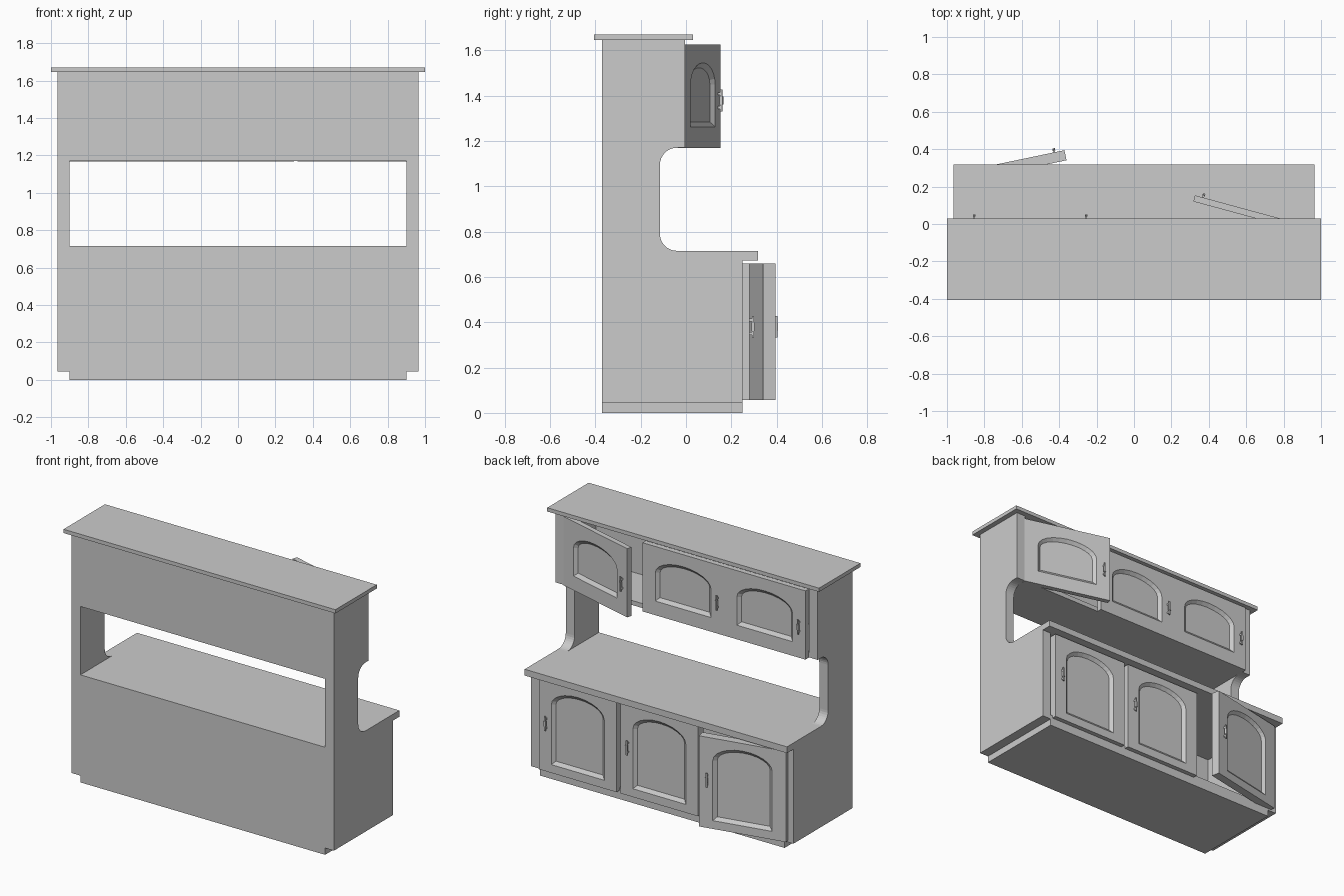
import bpy, bmesh, math
from mathutils import Matrix, Vector

cube = bpy.data.objects.get("Cube")
if cube:
    bpy.data.objects.remove(cube, do_unlink=True)

grey = bpy.data.materials.new("plain grey")
grey.use_nodes = True
grey.diffuse_color = (0.6, 0.6, 0.6, 1)
grey.node_tree.nodes["Principled BSDF"].inputs["Base Color"].default_value = (0.6, 0.6, 0.6, 1)


def finish(name, bm):
    bmesh.ops.recalc_face_normals(bm, faces=bm.faces)
    mesh = bpy.data.meshes.new(name)
    bm.to_mesh(mesh)
    bm.free()
    mesh.materials.append(grey)
    obj = bpy.data.objects.new(name, mesh)
    bpy.context.collection.objects.link(obj)
    return obj


def add_box(bm, lo, hi):
    lo, hi = Vector(lo), Vector(hi)
    place = Matrix.Translation((lo + hi) / 2) @ Matrix.Diagonal((*(hi - lo), 1))
    bmesh.ops.create_cube(bm, size=1, matrix=place)


def box(name, lo, hi):
    bm = bmesh.new()
    add_box(bm, lo, hi)
    return finish(name, bm)


OUT, IN, BACK = 0.965, 0.9, -0.37
LOW_Y, UP_Y, NECK_Y = 0.25, -0.005, -0.115
COUNTER, SHELF, ROOF = 0.715, 1.17, 1.645


def fillet(cy, cz, r, start, end, steps=8):
    angles = [math.radians(start + (end - start) * i / steps) for i in range(steps + 1)]
    return [(cy + r * math.cos(a), cz + r * math.sin(a)) for a in angles]


# Side panels with a rounded alcove above the counter
def side_panel(name, x0, x1):
    r = 0.075
    profile = [(BACK, 0.045), (LOW_Y, 0.045), (LOW_Y, COUNTER)]
    profile += fillet(NECK_Y + r, COUNTER + r, r, 270, 180)
    profile += fillet(NECK_Y + r, SHELF - r, r, 180, 90)
    profile += [(UP_Y, SHELF), (UP_Y, ROOF), (BACK, ROOF)]
    bm = bmesh.new()
    face = bm.faces.new([bm.verts.new((x0, y, z)) for y, z in profile])
    new = bmesh.ops.extrude_face_region(bm, geom=[face])["geom"]
    bmesh.ops.translate(bm, vec=(x1 - x0, 0, 0),
                        verts=[v for v in new if isinstance(v, bmesh.types.BMVert)])
    finish(name, bm)


side_panel("left_side_panel", IN, OUT)
side_panel("right_side_panel", -OUT, -IN)

# Carcass boards
box("plinth", (-IN, BACK, 0), (IN, LOW_Y, 0.05))
box("lower_floor", (-IN, BACK, 0.045), (IN, LOW_Y, 0.075))
box("lower_back", (-IN, BACK, 0.045), (IN, BACK + 0.03, COUNTER - 0.01))
box("counter", (-OUT, BACK, 0.673), (OUT, 0.317, COUNTER))
box("upper_floor", (-IN, BACK, SHELF), (IN, UP_Y, SHELF + 0.03))
box("upper_back", (-IN, BACK, SHELF), (IN, BACK + 0.03, ROOF))
box("top_board", (-1, -0.405, ROOF), (1, 0.03, 1.67))


def arch(bm, cx, half, z0, spring, peak, y, steps=12):
    points = [(cx - half, z0), (cx + half, z0)]
    for i in range(steps + 1):
        a = math.pi * i / steps
        points.append((cx + half * math.cos(a), spring + (peak - spring) * math.sin(a)))
    return [bm.verts.new((x, y, z)) for x, z in points]


def loop_edges(bm, verts):
    return [bm.edges.new((verts[i - 1], verts[i])) for i in range(len(verts))]


# Door slab with an arched, bevelled recess; the hinge line is the local origin
def door(name, direction, width, thick, z0, z1, arch_half, arch_z, hinge, angle=0):
    bm = bmesh.new()
    x_end = direction * width
    corners = [(0, z0), (x_end, z0), (x_end, z1), (0, z1)]
    front = [bm.verts.new((x, 0, z)) for x, z in corners]
    back = [bm.verts.new((x, -thick, z)) for x, z in corners]
    bm.faces.new(back)
    for i in range(4):
        bm.faces.new((front[i - 1], front[i], back[i], back[i - 1]))
    bottom, spring, peak = arch_z
    cx, bevel = x_end / 2, 0.022
    rim = arch(bm, cx, arch_half, bottom, spring, peak, 0)
    floor = arch(bm, cx, arch_half - bevel, bottom + bevel, spring, peak - bevel, -0.018)
    rim_edges = loop_edges(bm, rim)
    outer = [bm.edges.get((front[i - 1], front[i])) for i in range(4)]
    bmesh.ops.triangle_fill(bm, edges=outer + rim_edges, use_beauty=True, normal=(0, 1, 0))
    for i in range(len(rim)):
        bm.faces.new((rim[i - 1], rim[i], floor[i], floor[i - 1]))
    bm.faces.new(floor)
    obj = finish(name, bm)
    place = Matrix.Translation((*hinge, 0)) @ Matrix.Rotation(math.radians(angle), 4, 'Z')
    obj.matrix_world = place
    return place


# Pull handle: two posts, a slim bar and a thicker grip
def handle(name, place, x, z):
    bm = bmesh.new()
    for dz in (-0.03, 0.03):
        add_box(bm, (x - 0.005, -0.002, z + dz - 0.006), (x + 0.005, 0.016, z + dz + 0.006))
    add_box(bm, (x - 0.005, 0.011, z - 0.048), (x + 0.005, 0.019, z + 0.048))
    add_box(bm, (x - 0.007, 0.009, z - 0.018), (x + 0.007, 0.022, z + 0.018))
    finish(name, bm).matrix_world = place


# Upper doors hinge on their left; the left one stands ajar
for label, hinge, angle in (("left", (0.905, -0.004), -15.2),
                            ("middle", (0.3, 0.03), 0),
                            ("right", (-0.3, 0.03), 0)):
    place = door(f"upper_{label}_door", -1, 0.6, 0.034, 1.168, 1.625,
                 0.205, (1.262, 1.45, 1.545), hinge, angle)
    handle(f"upper_{label}_handle", place, -0.555, 1.378)

# Lower doors hinge on their right; the right one stands ajar
for label, hinge, angle in (("left", (0.315, 0.28), 0),
                            ("middle", (-0.285, 0.28), 0),
                            ("right", (-0.93, 0.278), 11.8)):
    place = door(f"lower_{label}_door", 1, 0.57, 0.055, 0.057, 0.66,
                 0.195, (0.112, 0.51, 0.61), hinge, angle)
    handle(f"lower_{label}_handle", place, 0.515, 0.38)
